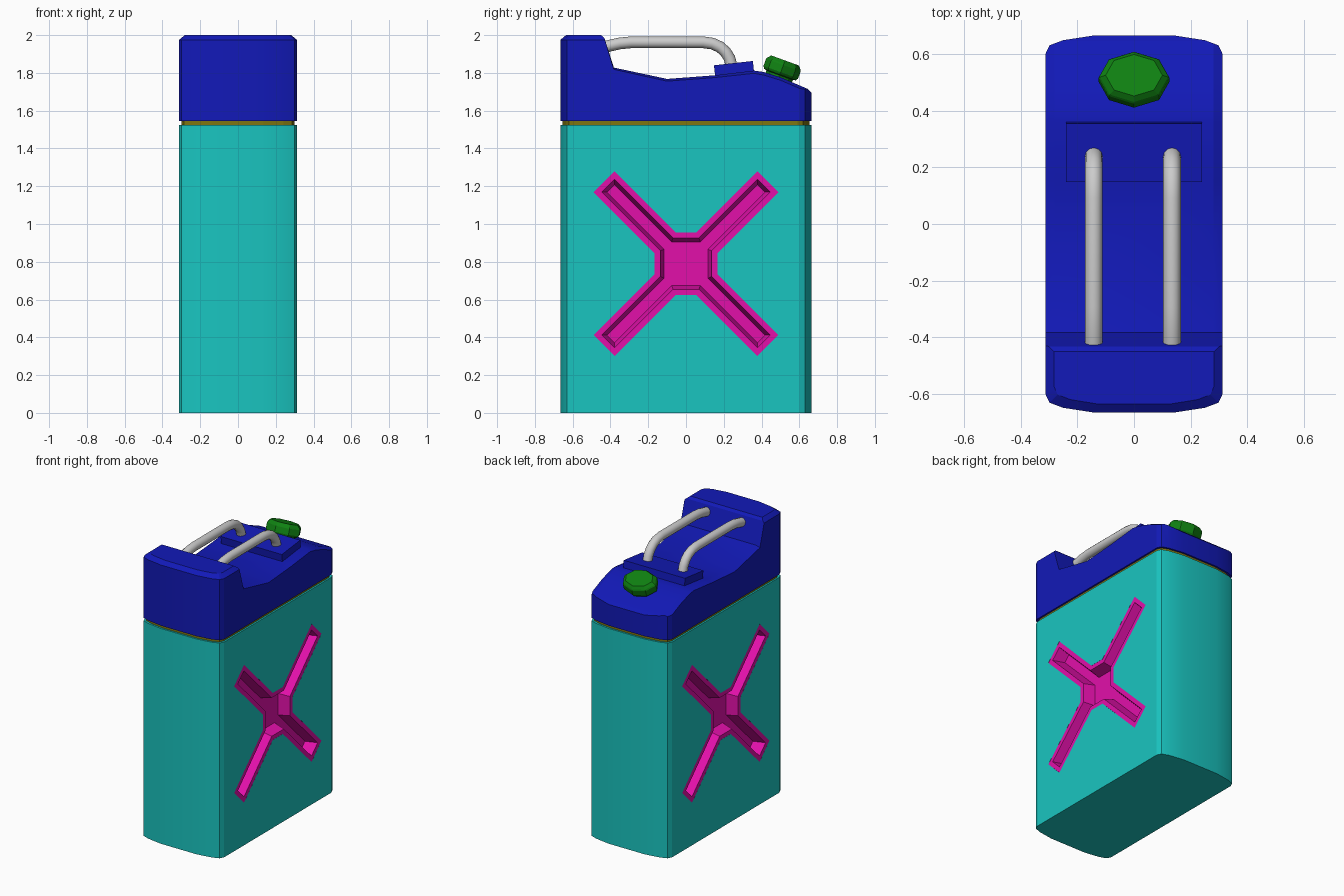
import bpy, bmesh, math
from mathutils import Matrix, Vector

if "Cube" in bpy.data.objects:
    bpy.data.objects.remove(bpy.data.objects["Cube"])


def material(name, rgb):
    m = bpy.data.materials.new(name)
    m.diffuse_color = (*rgb, 1)
    m.use_nodes = True
    m.node_tree.nodes["Principled BSDF"].inputs["Base Color"].default_value = m.diffuse_color
    return m


TEAL = material("teal", (0.010, 0.56, 0.53))
PINK = material("magenta", (0.76, 0.005, 0.40))
BLUE = material("blue", (0.006, 0.010, 0.48))
OLIVE = material("olive", (0.21, 0.18, 0.005))
GREEN = material("green", (0.005, 0.22, 0.006))


def loft(name, rings, mats=(), index=0):
    """Closed solid through a list of equal-length rings of 3D points."""
    bm = bmesh.new()
    vs = [[bm.verts.new(p) for p in r] for r in rings]
    n = len(vs[0])
    for a, b in zip(vs, vs[1:]):
        for i in range(n):
            j = (i + 1) % n
            bm.faces.new((a[i], a[j], b[j], b[i]))
    bm.faces.new(vs[0][::-1])
    bm.faces.new(vs[-1])
    bmesh.ops.recalc_face_normals(bm, faces=bm.faces)
    me = bpy.data.meshes.new(name)
    bm.to_mesh(me)
    bm.free()
    for m in mats:
        me.materials.append(m)
    for p in me.polygons:
        p.material_index = index
    ob = bpy.data.objects.new(name, me)
    bpy.context.collection.objects.link(ob)
    return ob


def boolean(ob, cutter, op):
    mod = ob.modifiers.new("cut", 'BOOLEAN')
    mod.operation, mod.solver, mod.object = op, 'EXACT', cutter
    bpy.context.view_layer.objects.active = ob
    bpy.ops.object.modifier_apply(modifier=mod.name)
    bpy.data.objects.remove(cutter)


def select(ob):
    bpy.ops.object.select_all(action='DESELECT')
    ob.select_set(True)
    bpy.context.view_layer.objects.active = ob


def smooth(ob, degrees):
    select(ob)
    bpy.ops.object.shade_smooth_by_angle(angle=math.radians(degrees))


# Plan outline of the can: rounded corners, mirrored into four quadrants
corner = [(0.312, 0.60), (0.298, 0.63), (0.25, 0.648), (0.14, 0.665)]
plan = (corner + [(-x, y) for x, y in corner[::-1]]
        + [(-x, -y) for x, y in corner] + [(x, -y) for x, y in corner[::-1]])


def plan_ring(z, inset=0.0):
    sx, sy = 1 - inset / 0.312, 1 - inset / 0.665
    return [(x * sx, y * sy, z) for x, y in plan]


# Body with a pressed cross on each side
body = loft("body", [plan_ring(0), plan_ring(1.525)], (TEAL, PINK))


def cross(x, d):
    """Cross outline inset by d, on the plane at x."""
    p, end = 0.078 - d, 0.613 - d
    a = math.sqrt(2) * (0.166 - d) - p
    pts = []
    for k in range(4):
        t = math.radians(45 + 90 * k)
        c, s = math.cos(t), math.sin(t)
        pts += [(x, u * c - v * s, 0.79 + u * s + v * c)
                for u, v in ((a, -p), (end, -p), (end, p), (a, p))]
    return pts


for s in (1, -1):
    layers = ((0.33, 0), (0.3116, 0), (0.3116, 0.03), (0.232, 0.05))
    cutter = loft("cross_cutter", [cross(s * x, d) for x, d in layers], (TEAL, PINK), 1)
    boolean(body, cutter, 'DIFFERENCE')
smooth(body, 20)

# Recessed seam band
loft("seam_band", [plan_ring(1.52, 0.012), plan_ring(1.55, 0.012)], (OLIVE,))

# Upper shell: chamfered block trimmed by the saddle-shaped side profile
shell = loft("upper_shell", [plan_ring(1.545), plan_ring(1.975), plan_ring(2.0, 0.03)], (BLUE,))
top = [(-0.45, 2.0, 0), (-0.432, 1.985, 0), (-0.382, 1.828, 0.012),
       (-0.10, 1.768, 0.015), (0.15, 1.787, 0.015), (0.36, 1.812, 0.018), (0.41, 1.805, 0.02),
       (0.50, 1.777, 0.02), (0.645, 1.715, 0.02), (0.665, 1.695, 0.02), (0.70, 1.65, 0)]
rings = [[(x, -0.7, 1.5), (x, -0.7, 2.1), (x, -0.452, 2.1)]
         + [(x, y, z - k * drop) for y, z, drop in top] + [(x, 0.7, 1.5)]
         for x, k in ((-0.32, 1), (-0.28, 0), (0.28, 0), (0.32, 1))]
boolean(shell, loft("shell_profile", rings, (BLUE,)), 'INTERSECT')
smooth(shell, 20)

# Handle mounting pad
pad = [(0.157, 1.76), (0.362, 1.785), (0.354, 1.863), (0.148, 1.840)]
loft("handle_pad", [[(x, y, z) for y, z in pad] for x in (-0.24, 0.24)], (BLUE,))

# Filler cap: squashed octagonal turning, leaning backwards
tilt = Matrix.Translation((0, 0.506, 1.815)) @ Matrix.Rotation(math.radians(-20), 4, 'X')
cap = [(0.095, -0.08), (0.095, -0.03), (0.115, -0.025), (0.125, -0.012), (0.125, 0.028),
       (0.120, 0.036), (0.100, 0.054)]
loft("filler_cap",
     [[tilt @ Vector((r * math.cos(k * math.pi / 4), 0.78 * r * math.sin(k * math.pi / 4), z))
       for k in range(8)] for r, z in cap], (GREEN,))

# Two carrying handles: round bars along a bent path
path = [(-0.44, 1.934), (-0.40, 1.945), (-0.35, 1.956), (-0.29, 1.962), (0.09, 1.962),
        (0.14, 1.955), (0.18, 1.937), (0.21, 1.910), (0.23, 1.878), (0.243, 1.83)]
for name, x in (("handle_left", -0.142), ("handle_right", 0.134)):
    cu = bpy.data.curves.new(name, 'CURVE')
    cu.dimensions = '3D'
    cu.bevel_depth, cu.bevel_resolution, cu.use_fill_caps = 0.031, 4, True
    sp = cu.splines.new('POLY')
    sp.points.add(len(path) - 1)
    for pt, (y, z) in zip(sp.points, path):
        pt.co = (x, y, z, 1)
    ob = bpy.data.objects.new(name, cu)
    bpy.context.collection.objects.link(ob)
    select(ob)
    bpy.ops.object.convert(target='MESH')
    smooth(bpy.context.view_layer.objects.active, 40)
